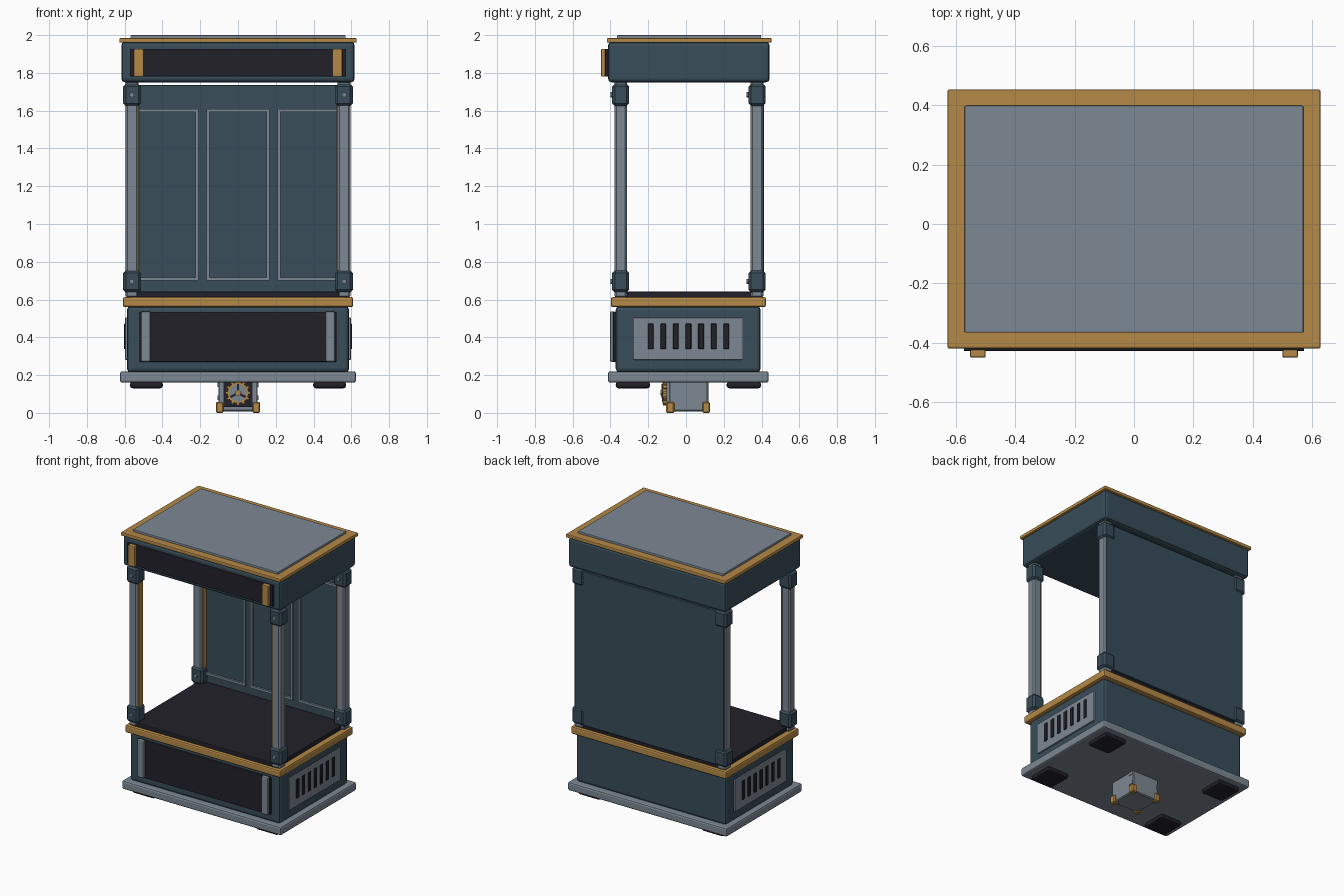
import bpy, bmesh, math
from mathutils import Matrix

if "Cube" in bpy.data.objects:
    bpy.data.objects.remove(bpy.data.objects["Cube"])


def material(name, r, g, b):
    m = bpy.data.materials.new(name)
    m.diffuse_color = (r, g, b, 1)
    m.use_nodes = True
    m.node_tree.nodes["Principled BSDF"].inputs["Base Color"].default_value = m.diffuse_color
    return m


TEAL = material("dark teal", 0.040, 0.075, 0.102)
GREY = material("steel grey", 0.205, 0.250, 0.295)
GOLD = material("brass", 0.46, 0.25, 0.062)
DARK = material("near black", 0.016, 0.015, 0.023)


def finish(name, bm, mat, bevel=0.0, segments=2):
    mesh = bpy.data.meshes.new(name)
    bm.to_mesh(mesh)
    bm.free()
    mesh.materials.append(mat)
    ob = bpy.data.objects.new(name, mesh)
    bpy.context.collection.objects.link(ob)
    if bevel:
        mod = ob.modifiers.new("bevel", 'BEVEL')
        mod.width, mod.segments = bevel, segments
    return ob


def add_box(bm, x, y, z):
    """Box from (min, max) pairs."""
    size = [b - a for a, b in (x, y, z)]
    mid = [(a + b) / 2 for a, b in (x, y, z)]
    bmesh.ops.create_cube(bm, size=1, matrix=Matrix.Translation(mid) @ Matrix.Diagonal((*size, 1)))


def box(name, x, y, z, mat, bevel=0.0, segments=2):
    bm = bmesh.new()
    add_box(bm, x, y, z)
    return finish(name, bm, mat, bevel, segments)


def add_disc(bm, x, y, z, r, depth, sides):
    """Cylinder whose axis runs along y."""
    m = Matrix.Translation((x, y, z)) @ Matrix.Rotation(math.pi / 2, 4, 'X')
    bmesh.ops.create_cone(bm, cap_ends=True, segments=sides, radius1=r, radius2=r, depth=depth, matrix=m)


def span(s, a, b):
    """Interval a..b mirrored to side s."""
    return (a, b) if s > 0 else (-b, -a)


# Base: plinth, cabinet, trim and deck
box("plinth", (-0.625, 0.625), (-0.413, 0.438), (0.16, 0.22), GREY, 0.012)
box("lower_cabinet", (-0.588, 0.588), (-0.372, 0.395), (0.215, 0.565), TEAL, 0.02)
box("lower_trim", (-0.61, 0.61), (-0.398, 0.423), (0.56, 0.613), GOLD, 0.01)
box("deck", (-0.57, 0.57), (-0.376, 0.40), (0.605, 0.642), DARK, 0.005)
box("lower_front_panel", (-0.522, 0.522), (-0.386, -0.36), (0.27, 0.535), DARK, 0.005)

# Canopy: box, brass lid and inset top plate
box("canopy", (-0.618, 0.618), (-0.413, 0.443), (1.75, 1.965), TEAL, 0.02)
box("lid", (-0.628, 0.628), (-0.419, 0.453), (1.96, 1.985), GOLD, 0.006)
box("top_plate", (-0.57, 0.57), (-0.366, 0.398), (1.98, 2.0), GREY, 0.004)
box("upper_front_panel", (-0.573, 0.573), (-0.428, -0.40), (1.78, 1.927), DARK, 0.005)

# Back wall with three framed sections
box("back_wall", (-0.587, 0.587), (0.388, 0.413), (0.64, 1.735), TEAL, 0.003, 1)
for i in (-1, 0, 1):
    cx, hw, w = i * 0.374, 0.166, 0.016
    bm = bmesh.new()
    for s in (-1, 1):
        a, b = span(s, hw - w, hw)
        add_box(bm, (cx + a, cx + b), (0.374, 0.392), (0.70, 1.61))
        zc = 1.155 + s * (0.455 - w / 2)
        add_box(bm, (cx - hw + w, cx + hw - w), (0.374, 0.392), (zc - w / 2, zc + w / 2))
    finish("wall_frame", bm, GREY)

for s in (-1, 1):
    # Pull bars on the front panels
    box("lower_handle", span(s, 0.462, 0.514), (-0.403, -0.375), (0.27, 0.538), GREY, 0.01)
    box("upper_handle", span(s, 0.499, 0.552), (-0.45, -0.42), (1.78, 1.927), GOLD, 0.006)

    # Side vent plate with seven slots
    box("vent_plate", span(s, 0.575, 0.598), (-0.276, 0.30), (0.28, 0.505), GREY, 0.005)
    bm = bmesh.new()
    for k in range(7):
        y = -0.187 + k * 0.0667
        add_box(bm, span(s, 0.59, 0.604), (y - 0.015, y + 0.015), (0.337, 0.473))
    finish("vent_slots", bm, DARK, 0.003, 1)

    for y0, y1 in ((-0.379, -0.313), (0.342, 0.41)):
        yc = (y0 + y1) / 2
        # Corner post with brass strip on its inner side
        box("post", span(s, 0.528, 0.595), (y0, y1), (0.61, 1.76), GREY, 0.010, 1)
        box("post_strip", span(s, 0.521, 0.532), (yc - 0.022, yc + 0.022), (0.75, 1.63), GOLD)
        # Brackets and bolts at both ends
        for z0, z1 in ((0.638, 0.754), (1.625, 1.742)):
            box("bracket", span(s, 0.514, 0.608), (yc - 0.045, yc + 0.045), (z0, z1), TEAL, 0.014, 1)
            bm = bmesh.new()
            add_disc(bm, s * 0.562, yc - 0.048, (z0 + z1) / 2, 0.014, 0.014, 6)
            finish("bolt", bm, GREY)

    # Feet
    for y in ((-0.372, -0.19), (0.215, 0.398)):
        box("foot", span(s, 0.398, 0.572), y, (0.13, 0.165), DARK, 0.014, 2)

# Small mechanism box under the plinth
box("mechanism_box", (-0.104, 0.104), (-0.09, 0.118), (0.008, 0.17), GREY, 0.006, 1)
box("mechanism_face", (-0.078, 0.078), (-0.101, -0.085), (0.03, 0.165), DARK)
for s in (-1, 1):
    box("mechanism_pillar", span(s, 0.078, 0.100), (-0.102, -0.08), (0.03, 0.165), GREY)
    for y in ((-0.105, -0.062), (0.087, 0.127)):
        box("mechanism_corner", span(s, 0.076, 0.117), y, (0.0, 0.058), GOLD, 0.006, 1)
    for z in (0.08, 0.15):
        box("mechanism_notch", span(s, 0.1, 0.108), (0.075, 0.112), (z - 0.012, z + 0.012), GREY)

# Toothed wheel: backing, teeth, dark dial, spokes and hub
GZ = 0.106
bm = bmesh.new()
add_disc(bm, 0, -0.112, GZ, 0.056, 0.024, 24)
for k in range(12):
    a = k * math.tau / 12
    bmesh.ops.create_cube(bm, size=1, matrix=Matrix.Translation((0, -0.112, GZ)) @ Matrix.Rotation(a, 4, 'Y')
                          @ Matrix.Translation((0.058, 0, 0)) @ Matrix.Diagonal((0.016, 0.018, 0.014, 1)))
finish("wheel_rim", bm, GOLD)
bm = bmesh.new()
add_disc(bm, 0, -0.123, GZ, 0.045, 0.008, 24)
finish("wheel_dial", bm, GREY)
bm = bmesh.new()
for k in range(3):
    a = math.radians(30 + 120 * k)
    bmesh.ops.create_cube(bm, size=1, matrix=Matrix.Translation((0, -0.127, GZ)) @ Matrix.Rotation(a, 4, 'Y')
                          @ Matrix.Translation((0.024, 0, 0)) @ Matrix.Diagonal((0.044, 0.006, 0.012, 1)))
finish("wheel_spokes", bm, DARK)
bm = bmesh.new()
add_disc(bm, 0, -0.128, GZ, 0.015, 0.014, 12)
finish("wheel_hub", bm, GOLD)
